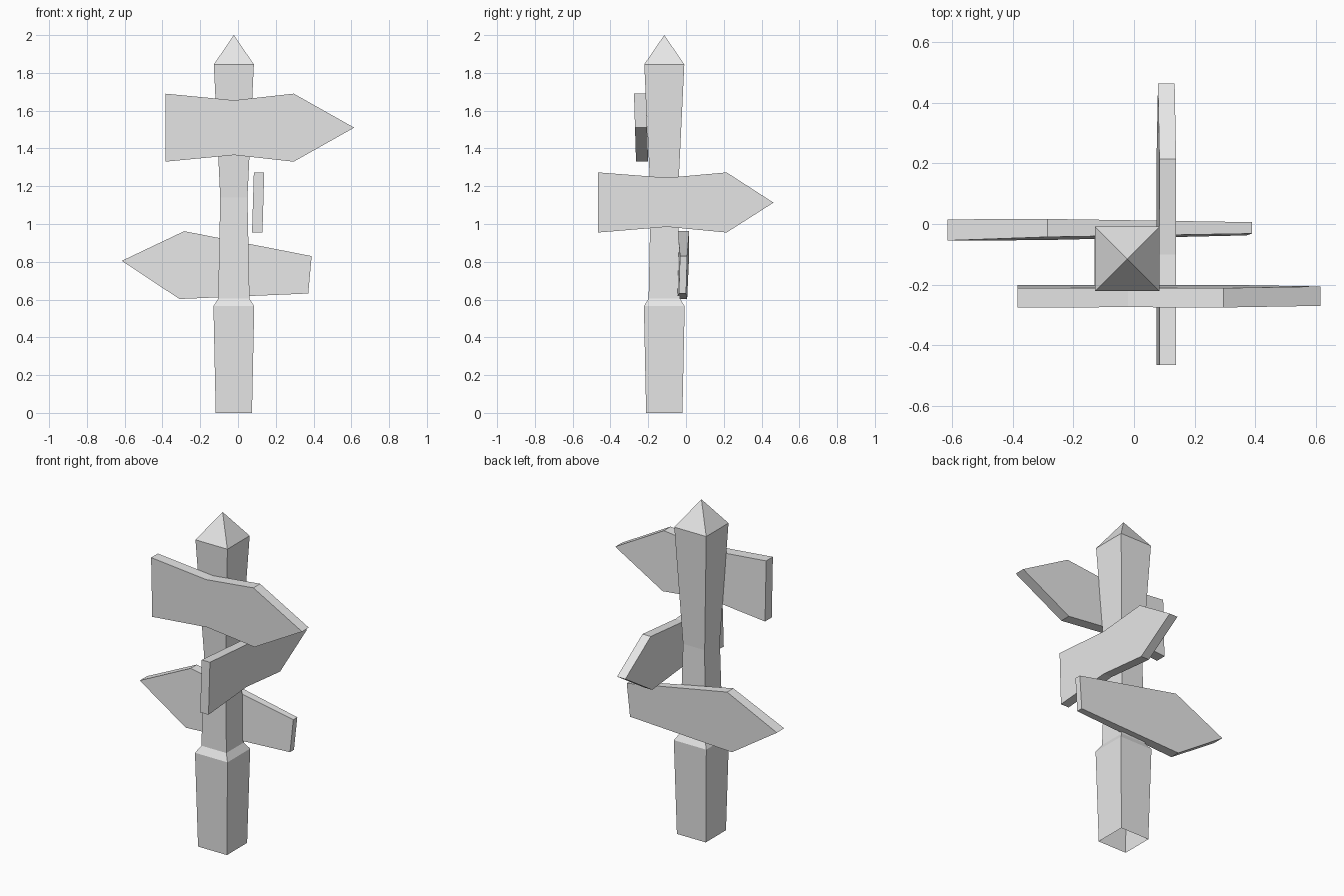
import bpy
import bmesh

cube = bpy.data.objects.get("Cube")
if cube:
    bpy.data.objects.remove(cube, do_unlink=True)

# One plain colour
grey = bpy.data.materials.new("pale_grey")
grey.use_nodes = True
colour = (0.8, 0.8, 0.8, 1)
grey.diffuse_color = colour
grey.node_tree.nodes["Principled BSDF"].inputs["Base Color"].default_value = colour


def finish(name, bm):
    bmesh.ops.recalc_face_normals(bm, faces=bm.faces)
    mesh = bpy.data.meshes.new(name)
    bm.to_mesh(mesh)
    bm.free()
    mesh.materials.append(grey)
    obj = bpy.data.objects.new(name, mesh)
    bpy.context.collection.objects.link(obj)
    return obj


def bridge(bm, a, b):
    """Join two rings of vertices with quads."""
    n = len(a)
    for i in range(n):
        j = (i + 1) % n
        bm.faces.new((a[i], a[j], b[j], b[i]))


def post(name, cx, cy, profile, tip):
    """Square post from (half width, height) rings, open below, pointed on top."""
    bm = bmesh.new()
    corners = ((-1, -1), (1, -1), (1, 1), (-1, 1))
    rings = [[bm.verts.new((cx + sx * w, cy + sy * w, z)) for sx, sy in corners]
             for w, z in profile]
    for a, b in zip(rings, rings[1:]):
        bridge(bm, a, b)
    apex = bm.verts.new((cx, cy, tip))
    top = rings[-1]
    for i in range(4):
        bm.faces.new((top[i], top[(i + 1) % 4], apex))
    return finish(name, bm)


def sign(name, outline, near, far, along_y=False):
    """Arrow board; near and far give the depth of each face at (u, z)."""
    bm = bmesh.new()
    rings = []
    for depth in (near, far):
        ring = []
        for u, z in outline:
            d = depth(u, z)
            ring.append(bm.verts.new((d, u, z) if along_y else (u, d, z)))
        rings.append(ring)
    bridge(bm, *rings)
    for ring in rings:
        bm.faces.new(ring)
    # Concave outlines are split into clean faces
    bmesh.ops.triangulate(bm, faces=[f for f in bm.faces if len(f.verts) > 4])
    return finish(name, bm)


# Tapered post with a stepped base and pyramid cap
post("post", -0.022, -0.115,
     [(0.096, 0), (0.108, 0.565), (0.083, 0.605), (0.072, 1.14), (0.106, 1.845)], 2.0)

# Upper board on the front, pointing to +x
sign("upper_sign",
     [(-0.385, 1.33), (-0.02, 1.365), (0.295, 1.33), (0.615, 1.51),
      (0.295, 1.69), (-0.02, 1.655), (-0.385, 1.69)],
     lambda u, z: -0.270 - 0.03 * (z - 1.51),
     lambda u, z: -0.206 - 0.03 * (z - 1.51))

# Middle board on the +x side, pointing to the back
sign("middle_sign",
     [(-0.465, 0.955), (-0.1, 0.985), (0.215, 0.955), (0.463, 1.113),
      (0.215, 1.273), (-0.1, 1.245), (-0.465, 1.273)],
     lambda u, z: 0.134 + 0.03 * (z - 1.11),
     lambda u, z: 0.079 + 0.03 * (z - 1.11), along_y=True)

# Lower board on the back, pointing to -x, thinner at its tail
sign("lower_sign",
     [(-0.615, 0.805), (-0.31, 0.603), (0.372, 0.632), (0.39, 0.83), (-0.285, 0.962)],
     lambda u, z: -0.041 + 0.022 * u + 0.028 * (z - 0.8),
     lambda u, z: 0.009 - 0.01 * u + 0.03 * (z - 0.8))
